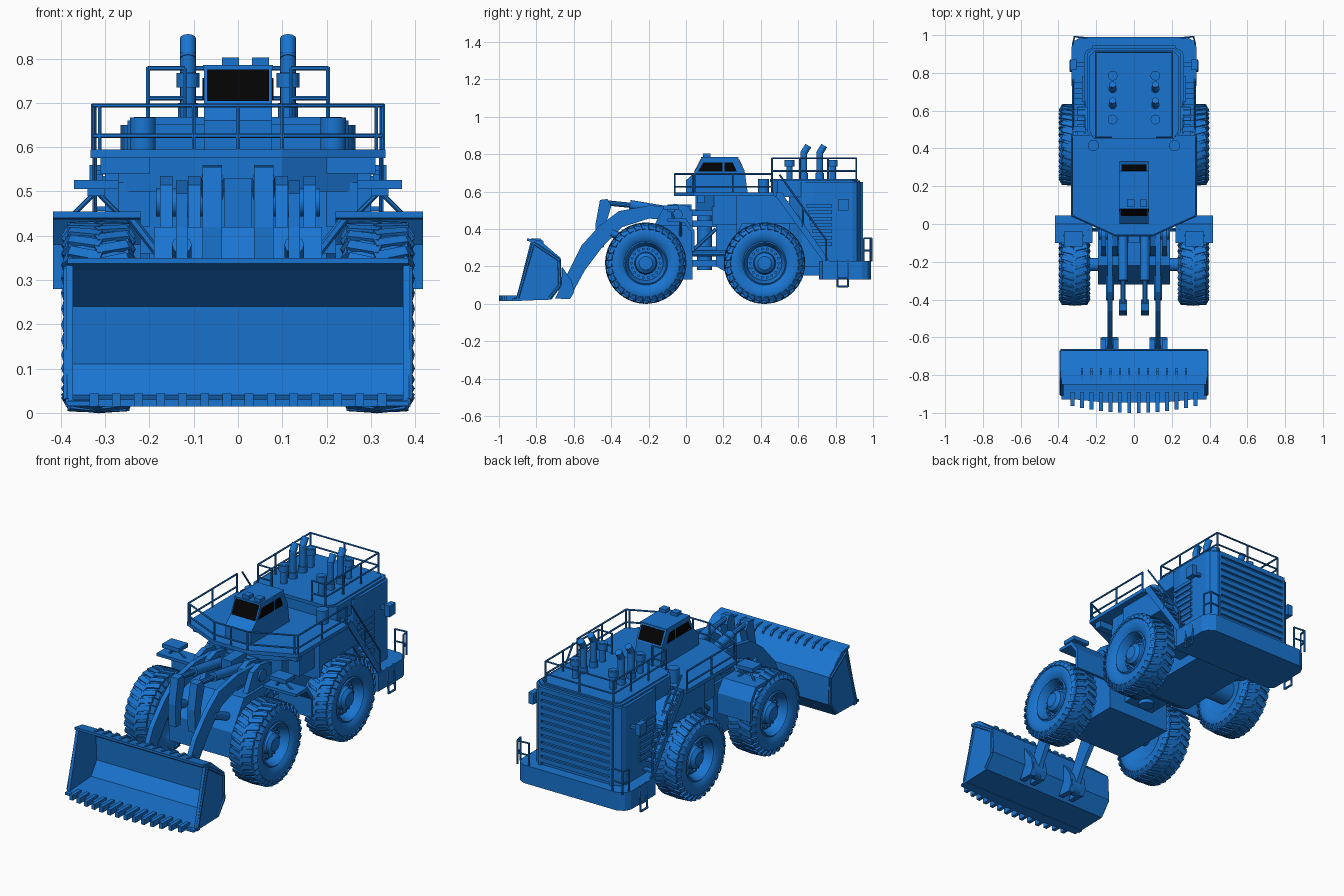
import bpy
import bmesh
import math
from mathutils import Matrix, Vector

cube = bpy.data.objects.get("Cube")
if cube:
    bpy.data.objects.remove(cube, do_unlink=True)


def make_material(name, rgb):
    mat = bpy.data.materials.new(name)
    mat.use_nodes = True
    color = (*rgb, 1)
    mat.diffuse_color = color
    mat.node_tree.nodes["Principled BSDF"].inputs["Base Color"].default_value = color
    return mat


blue = make_material("machine blue", (.01, .178, .64))
black = make_material("window black", (.001, .001, .001))


def finish(name, bm, mirror=False, mat=blue, smooth=False):
    bmesh.ops.recalc_face_normals(bm, faces=bm.faces)
    mesh = bpy.data.meshes.new(name)
    bm.to_mesh(mesh)
    bm.free()
    mesh.materials.append(mat)
    if smooth:
        mesh.shade_smooth()
        mesh.set_sharp_from_angle(angle=math.radians(35))
    obj = bpy.data.objects.new(name, mesh)
    bpy.context.collection.objects.link(obj)
    if mirror:
        mod = obj.modifiers.new("mirror", "MIRROR")
        mod.use_mirror_merge = False
    return obj


def add_prism(bm, axis, pts, lo, hi):
    place = {"x": lambda p, d: (d, *p), "y": lambda p, d: (p[0], d, p[1]), "z": lambda p, d: (*p, d)}[axis]
    face = bm.faces.new([bm.verts.new(place(p, lo)) for p in pts])
    ext = bmesh.ops.extrude_face_region(bm, geom=[face])
    moved = [g for g in ext["geom"] if isinstance(g, bmesh.types.BMVert)]
    bmesh.ops.translate(bm, verts=moved, vec=Vector(place((0, 0), hi - lo)))


def prism(name, axis, pts, lo, hi, **kw):
    bm = bmesh.new()
    add_prism(bm, axis, pts, lo, hi)
    return finish(name, bm, **kw)


def symmetric(half):
    return half + [(-x, y) for x, y in reversed(half)]


def boxes(name, items, **kw):
    bm = bmesh.new()
    for x0, x1, y0, y1, z0, z1 in items:
        add_prism(bm, "z", [(x0, y0), (x1, y0), (x1, y1), (x0, y1)], z0, z1)
    return finish(name, bm, **kw)


def rods(name, pairs, r, sides=6, **kw):
    bm = bmesh.new()
    for a, b in pairs:
        a, b = Vector(a), Vector(b)
        turn = (b - a).to_track_quat("Z", "Y").to_matrix().to_4x4()
        bmesh.ops.create_cone(bm, cap_ends=True, segments=sides, radius1=r, radius2=r,
                              depth=(b - a).length, matrix=Matrix.Translation((a + b) / 2) @ turn)
    return finish(name, bm, smooth=sides > 8, **kw)


def railing(name, path, z, heights, r=.005):
    pairs = [((x, y, z), (x, y, z + heights[-1])) for x, y in path]
    for h in heights:
        pairs += [((*a, z + h), (*b, z + h)) for a, b in zip(path, path[1:])]
    rods(name, pairs, r, mirror=True)


def lathe(name, profile, y, z, steps=40):
    bm = bmesh.new()
    verts = [bm.verts.new((x, y, z + r)) for x, r in profile]
    edges = [bm.edges.new(pair) for pair in zip(verts, verts[1:])]
    bmesh.ops.spin(bm, geom=verts + edges, cent=(0, y, z), axis=(1, 0, 0), angle=math.tau, steps=steps)
    bmesh.ops.remove_doubles(bm, verts=bm.verts, dist=.0005)
    finish(name, bm, mirror=True, smooth=True)


# Wheels: tyre, rim, slanted lugs and hub bolts
TYRE = [(.375, .115), (.388, .132), (.394, .162), (.389, .188), (.377, .202), (.35, .21), (.28, .21),
        (.253, .202), (.241, .188), (.236, .162), (.242, .132), (.255, .115)]
RIM = [(.375, .118), (.382, .11), (.365, .1), (.33, .092), (.33, .06), (.36, .055), (.375, .036), (.375, 0)]


def wheel(label, y, axle_radius, z=.217):
    lathe(label + "_tyre", TYRE, y, z)
    lathe(label + "_rim", RIM, y, z)
    lathe(label + "_inner_rim", [(.255, .118), (.27, .09), (.26, 0)], y, z)
    bm = bmesh.new()
    count = 32
    for i in range(count):
        for side in (-1, 1):
            spin = Matrix.Rotation(math.tau * (i + side / 4) / count, 4, "X")
            base = Matrix.Translation((.315, y, z)) @ spin
            for x, r, tilt, size in ((.03, .206, .05, (.075, .026, .018)), (.068, .193, 1, (.03, .026, .012))):
                mat = (base @ Matrix.Translation((side * x, 0, r)) @ Matrix.Rotation(side * .3, 4, "Z")
                       @ Matrix.Rotation(side * tilt, 4, "Y") @ Matrix.Diagonal((*size, 1)))
                bmesh.ops.create_cube(bm, size=1, matrix=mat)
    finish(label + "_lugs", bm, mirror=True)
    ring = [(y + .077 * math.cos(a), z + .077 * math.sin(a)) for a in (math.tau * k / 18 for k in range(18))]
    rods(label + "_bolts", [((.325, *p), (.342, *p)) for p in ring], .008, mirror=True)
    rods(label + "_axle", [((-.27, y, z), (.27, y, z))], axle_radius, 16)


wheel("front", -.215, .035)
wheel("rear", .42, .065)

# Bucket
prism("bucket_shell", "x", [(-.85, .35), (-.78, .338), (-.67, .245), (-.662, .1), (-.72, .022), (-.93, .015),
                            (-.93, .027), (-.725, .04), (-.676, .11), (-.683, .24), (-.787, .322), (-.85, .337)],
      -.385, .385)
prism("bucket_side", "x", [(-.91, .018), (-.83, .335), (-.78, .335), (-.67, .245), (-.662, .1), (-.72, .022)],
      .372, .388, mirror=True)
rods("bucket_side_trim", [((.386, -.9, .03), (.386, -.815, .325)), ((.386, -.815, .325), (.386, -.68, .235)),
                          ((.386, -.68, .235), (.386, -.675, .1)), ((.386, -.675, .1), (.386, -.73, .03))],
     .009, mirror=True)
prism("bucket_lip", "z", symmetric([(.39, -.88), (.39, -.905), (.3, -.93), (.15, -.945)]), .014, .03)
tooth_x = [-.325 + .05 * i for i in range(14)]
boxes("bucket_teeth", [(x - .01, x + .01, -1 + .35 * x * x, -.89, .014, .044) for x in tooth_x])
bm = bmesh.new()
for x in tooth_x[1:-1]:
    add_prism(bm, "x", [(-.83, .35), (-.78, .349), (-.762, .334), (-.762, .31), (-.83, .34)], x - .005, x + .005)
finish("bucket_ribs", bm)
for label, x in (("inner", .082), ("outer", .148)):
    prism(label + "_bucket_bracket", "x", [(-.7, .028), (-.62, .025), (-.6, .06), (-.61, .12), (-.664, .2),
                                           (-.664, .1)], x, x + .03, mirror=True)
rods("bucket_pin", [((.09, -.64, .072), (.17, -.64, .072))], .042, 16, mirror=True)

# Lift arms, levers and cylinders
prism("lift_arm", "x", [(-.66, .11), (-.56, .31), (-.46, .42), (-.36, .495), (-.2, .525), (-.03, .52),
                        (-.02, .45), (-.2, .455), (-.34, .41), (-.45, .3), (-.54, .18), (-.6, .07), (-.64, .03)],
      .114, .14, mirror=True)
rods("arm_pivot", [((.08, -.05, .475), (.185, -.05, .475))], .032, 14, mirror=True)
rods("lift_cylinder", [((.127, -.1, .25), (.127, -.4, .38))], .022, 12, mirror=True)
prism("tilt_lever", "x", [(-.46, .555), (-.42, .56), (-.4, .52), (-.43, .42), (-.44, .3), (-.48, .3), (-.485, .42)],
      .036, .08, mirror=True)
rods("tilt_cylinder", [((.058, -.3, .53), (.058, -.06, .49))], .025, 12, mirror=True)
rods("tilt_piston", [((.058, -.43, .54), (.058, -.28, .525))], .014, 10, mirror=True)

# Front frame
prism("front_frame", "x", [(-.32, .13), (-.32, .27), (-.22, .42), (.035, .42), (.035, .13)], -.19, .19)
for label, x in (("inner", .085), ("outer", .148)):
    prism(label + "_tower", "x", [(-.18, .4), (-.12, .515), (-.06, .535), (.02, .52), (.035, .4)],
          x, x + .028, mirror=True)
boxes("tower_back", [(-.175, .175, 0, .035, .4, .5), (-.03, .03, -.1, .03, .4, .53)])
prism("front_fender", "x", [(-.1, .455), (0, .455), (.045, .39), (.045, .28), (.03, .28), (.03, .38), (-.01, .435),
                            (-.1, .44)], .22, .418, mirror=True)
boxes("work_lamp", [(.27, .37, -.12, -.04, .505, .526), (.3, .34, -.1, -.06, .49, .506)], mirror=True)
rods("lamp_strut", [((.32, -.08, .5), (x, -.06, .45)) for x in (.27, .37)], .006, mirror=True)
rods("fender_brace", [((.18, -.03, .36), (.25, -.03, .45))], .01, mirror=True)

# Articulation joint
boxes("hitch", [(-.09, .09, .02, .22, z, z + .035) for z in (.2, .27, .41, .47)])
rods("hitch_pin", [((0, .1, .18), (0, .1, .52))], .04, 14)
rods("steering_cylinder", [((.14, .02, .27), (.14, .22, .27))], .018, 10, mirror=True)
rods("hitch_brace", [((.16, .03, .28), (.16, .16, .4))], .01, mirror=True)

# Rear frame and body
prism("rear_frame", "x", [(.16, .2), (.16, .5), (.9, .5), (.9, .15), (.25, .15)], -.15, .15)
prism("underdeck", "z", symmetric([(.27, .47), (.27, .15), (.1, .05)]), .5, .576)
boxes("deck_support", [(.2, .27, .14, .28, .42, .52), (.2, .31, .06, .1, .54, .576)], mirror=True)
prism("wheel_arch", "x", [(.27, .36), (.27, .576), (.5, .576), (.62, .45), (.62, .43), (.3, .43)],
      .14, .3, mirror=True)
prism("rear_body", "z", symmetric([(.2, .55), (.255, .62), (.265, .68), (.265, .89), (.255, .915), (.22, .935)]),
      .2, .65)
prism("engine_hood", "z", symmetric([(.22, .46), (.25, .49), (.25, .9), (.215, .93)]), .57, .66)
prism("hood_deck", "z", symmetric([(.21, .45), (.235, .49), (.235, .89), (.205, .92)]), .65, .668)
boxes("rear_grille", [(-.205, .205, .93, .946, .245 + .038 * i, .27 + .038 * i) for i in range(11)])
boxes("grille_post", [(.205, .22, .925, .946, .225, .65)], mirror=True)
boxes("side_louvers", [(.26, .274, .64 + .2 * (.54 - z), .78, z, z + .018) for z in
                       [.31 + .034 * i for i in range(7)]], mirror=True)
prism("counterweight", "z", symmetric([(.3, .71), (.33, .73), (.33, .94), (.315, .97), (.28, .99)]), .13, .228)
boxes("side_lamp", [(.26, .31, .835, .855, .52, .535), (.305, .335, .815, .87, .5, .56)], mirror=True)

# Deck, cab and windows
prism("deck", "z", symmetric([(.333, .47), (.333, .04), (.1, -.065)]), .575, .595)
CAB = [(0, .594), (0, .66), (.045, .7), (.085, .78), (.275, .78), (.315, .7), (.33, .594)]
prism("cab", "x", CAB, -.077, .077)
boxes("cab_roof", [(-.079, .079, .08, .28, .777, .785)])
boxes("roof_lamps", [(-.036, .002, .09, .13, .784, .803), (.032, .07, .09, .13, .784, .803)])
prism("front_window", "x", [(.046, .704), (.081, .775), (.078, .775), (.043, .704)], -.07, .07, mat=black)
prism("rear_window", "x", [(.313, .706), (.28, .773), (.283, .774), (.316, .707)], -.067, .067, mat=black)
prism("side_window", "x", [(.064, .706), (.093, .756), (.194, .756), (.194, .706)], .075, .08, mirror=True, mat=black)
prism("rear_side_window", "x", [(.207, .706), (.207, .756), (.25, .756), (.272, .706)], .075, .08,
      mirror=True, mat=black)

# Stacks, intakes and tanks on top
for i, y in enumerate((.63, .715)):
    rods("exhaust_%d" % i, [((.113, y, .66), (.113, y, .815)), ((.113, y - .004, .8), (.113, y + .024, .846))],
         .018, 12, mirror=True)
    rods("exhaust_base_%d" % i, [((.113, y, .66), (.113, y, .7))], .023, 12, mirror=True)
for i, y in enumerate((.553, .785)):
    rods("intake_%d" % i, [((.113, y, .66), (.113, y, .77))], .017, 12, mirror=True)
    rods("intake_cap_%d" % i, [((.113, y, .735), (.113, y, .768))], .026, 12, mirror=True)
rods("deck_tank", [((.215, .415, .59), (.215, .415, .667))], .03, 14, mirror=True)

# Railings
railing("deck_rail", [(0, -.06), (.1, -.06), (.312, .037), (.328, .045), (.328, .25), (.328, .46)], .594, (.032, .1))
railing("hood_rail", [(0, .91), (.203, .91), (.203, .76), (.203, .61), (.203, .46), (.12, .46)], .665, (.045, .113))
railing("rear_handrail", [(.25, .985), (.315, .992), (.325, .95)], .225, (.06, .125))

# Stairs and rear ladder
steps = [i / 8 for i in range(9)]
boxes("stair_treads", [(.26, .32, .72 - .23 * t, .75 - .23 * t, .25 + .33 * t, .26 + .33 * t) for t in steps],
      mirror=True)
for label, x in (("inner", .258), ("outer", .318)):
    prism(label + "_stair_stringer", "x", [(.77, .225), (.735, .225), (.48, .575), (.48, .595), (.51, .595)],
          x, x + .007, mirror=True)
rods("stair_handrail", [((.324, .75, .34), (.324, .5, .69)), ((.324, .75, .23), (.324, .75, .34)),
                        ((.324, .625, .41), (.324, .625, .51))], .005, mirror=True)
rods("ladder", [((.335, y, .09), (.325, y, .23)) for y in (.81, .865)]
     + [((.335, .81, z), (.335, .865, z)) for z in (.092, .135)], .006, mirror=True)
